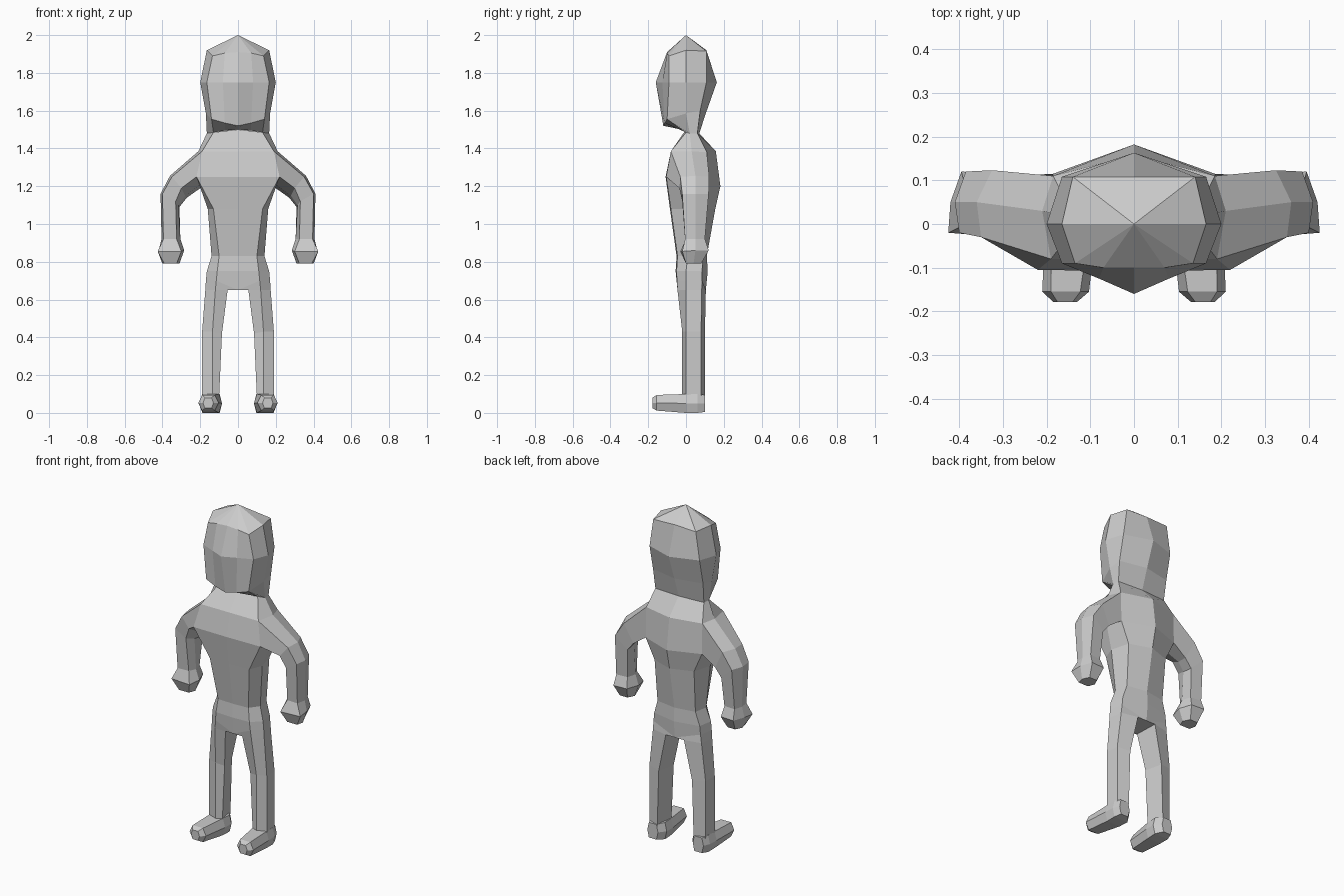
import bpy, bmesh

cube = bpy.data.objects.get("Cube")
if cube:
    bpy.data.objects.remove(cube, do_unlink=True)

# One plain grey for the whole figure
grey = bpy.data.materials.new("plain grey")
grey.use_nodes = True
grey.diffuse_color = (0.6, 0.6, 0.6, 1)
grey.node_tree.nodes["Principled BSDF"].inputs["Base Color"].default_value = (0.6, 0.6, 0.6, 1)


def loft(name, rings, closed=True, cap_start=False, cap_end=False, skip=()):
    """Skin the left half through rings of points, then mirror it to the right."""
    bm = bmesh.new()
    loops = [[bm.verts.new(p) for p in ring] for ring in rings]
    count = len(rings[0])
    for i in range(len(loops) - 1):
        a, b = loops[i], loops[i + 1]
        for j in range(count if closed else count - 1):
            k = (j + 1) % count
            quad = [a[j], a[k], b[k], b[j]]
            on_seam = all(abs(v.co.x) < 1e-4 for v in quad)
            if (i, j) not in skip and not on_seam:
                bm.faces.new(quad)
    if cap_start:
        bm.faces.new(loops[0])
    if cap_end:
        bm.faces.new(loops[-1])
    # Mirror and weld the seam
    half = bm.verts[:] + bm.edges[:] + bm.faces[:]
    twin = bmesh.ops.duplicate(bm, geom=half)["geom"]
    for v in twin:
        if isinstance(v, bmesh.types.BMVert):
            v.co.x = -v.co.x
    bmesh.ops.reverse_faces(bm, faces=[f for f in twin if isinstance(f, bmesh.types.BMFace)])
    bmesh.ops.remove_doubles(bm, verts=bm.verts[:], dist=0.0005)
    bmesh.ops.recalc_face_normals(bm, faces=bm.faces[:])
    mesh = bpy.data.meshes.new(name)
    bm.to_mesh(mesh)
    bm.free()
    mesh.materials.append(grey)
    obj = bpy.data.objects.new(name, mesh)
    bpy.context.collection.objects.link(obj)
    return obj


# Half rings run from the front centre round the left side to the back centre
neck = [(0, 0, 1.50), (.07, 0, 1.495), (.13, 0, 1.485), (.165, .02, 1.48), (.16, .06, 1.48), (0, .07, 1.48)]
loft("head", [
    [(0, 0, 2.0)] * 6,
    [(0, -.1, 1.91), (.07, -.1, 1.905), (.135, -.09, 1.89), (.165, 0, 1.92), (.14, .108, 1.915), (0, .108, 1.92)],
    [(0, -.16, 1.75), (.08, -.125, 1.75), (.165, -.09, 1.75), (.2, 0, 1.75), (.165, .108, 1.75), (0, .163, 1.75)],
    [(0, -.12, 1.52), (.07, -.113, 1.535), (.14, -.1, 1.555), (.17, 0, 1.585), (.165, .075, 1.6), (0, .11, 1.6)],
    neck,
], closed=False)

# Torso, with a gap at each shoulder for the arm
shoulder = [(0, -.08, 1.385), (.19, -.08, 1.385), (.21, .03, 1.385), (.185, .11, 1.38), (0, .158, 1.385)]
chest = [(0, -.108, 1.25), (.22, -.105, 1.25), (.2, .01, 1.21), (.185, .115, 1.2), (0, .182, 1.2)]
pelvis = [(0, -.055, .75), (.11, -.05, .75), (.165, 0, .75), (.15, .085, .75), (0, .115, .75)]
loft("torso", [
    [neck[0], neck[2], neck[3], neck[4], neck[5]],
    shoulder,
    chest,
    [(0, -.085, 1.08), (.13, -.08, 1.08), (.16, 0, 1.08), (.13, .11, 1.08), (0, .155, 1.08)],
    [(0, -.05, .83), (.1, -.045, .83), (.14, .01, .83), (.125, .09, .83), (0, .11, .83)],
    pelvis,
], closed=False, skip={(1, 1), (1, 2)})

# Arms: shoulder, elbow bend, forearm, wrist, fist
loft("arms", [
    shoulder[1:4] + chest[3:0:-1],
    [(.35, -.03, 1.25), (.36, .05, 1.255), (.325, .123, 1.25), (.27, .11, 1.14), (.28, .04, 1.15), (.30, -.035, 1.19)],
    [(.40, -.02, 1.16), (.41, .05, 1.16), (.385, .12, 1.16), (.31, .11, 1.09), (.315, .04, 1.10), (.33, -.02, 1.12)],
    [(.395, -.005, .92), (.405, .05, .92), (.39, .1, .92), (.32, .095, .92), (.305, .04, .92), (.325, 0, .92)],
    [(.425, -.02, .855), (.42, .05, .86), (.395, .12, .86), (.31, .115, .86), (.285, .04, .86), (.30, -.03, .855)],
    [(.39, 0, .79), (.4, .04, .79), (.38, .08, .79), (.33, .08, .79), (.31, .04, .79), (.325, 0, .79)],
], cap_end=True)

# Legs split from the pelvis, with a flat crotch
loft("legs", [
    pelvis,
    [(0, -.045, .65), (.115, -.048, .70), (.17, 0, .70), (.155, .085, .70), (0, .105, .65)],
    [(.055, -.04, .65), (.12, -.045, .65), (.173, 0, .65), (.16, .083, .65), (.06, .105, .65)],
    [(.085, -.005, .42), (.135, -.02, .43), (.19, 0, .43), (.185, .08, .43), (.11, .1, .42)],
    [(.1, -.005, .085), (.135, -.02, .085), (.19, 0, .085), (.185, .08, .085), (.12, .1, .085)],
])


def foot_ring(y, inner, outer, low, high, bevel):
    """Six-sided foot section: sole, bulging sides, flat top."""
    mid = (low + high) / 2
    return [(inner + bevel, y, low), (outer - bevel, y, low), (outer, y, mid),
            (outer - bevel, y, high), (inner + bevel, y, high), (inner, y, mid)]


# Feet from heel to toe
loft("feet", [
    foot_ring(.10, .115, .185, .005, .095, .01),
    foot_ring(.06, .085, .2, 0, .1, .012),
    foot_ring(0, .085, .203, 0, .1, .015),
    foot_ring(-.155, .103, .21, .012, .095, .02),
    foot_ring(-.178, .13, .185, .025, .08, .01),
], cap_start=True, cap_end=True)
